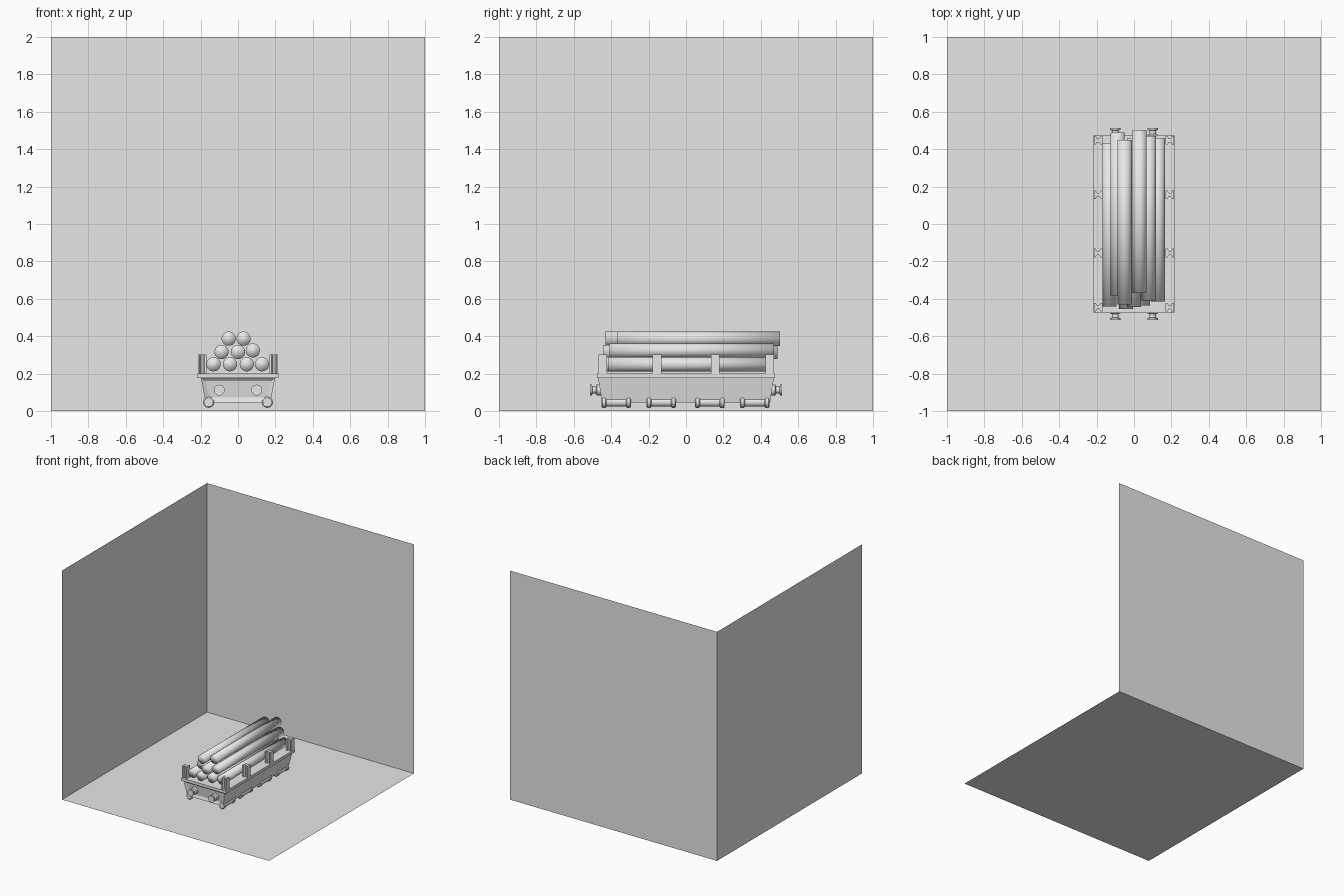
import bpy, bmesh, math
from mathutils import Matrix, Vector

if "Cube" in bpy.data.objects:
    bpy.data.objects.remove(bpy.data.objects["Cube"])

grey = bpy.data.materials.new("light grey")
grey.diffuse_color = (0.8, 0.8, 0.8, 1)
grey.use_nodes = True
grey.node_tree.nodes["Principled BSDF"].inputs["Base Color"].default_value = grey.diffuse_color


def finish(bm, name, smooth=None):
    bmesh.ops.recalc_face_normals(bm, faces=bm.faces)
    me = bpy.data.meshes.new(name)
    bm.to_mesh(me)
    bm.free()
    me.materials.append(grey)
    ob = bpy.data.objects.new(name, me)
    bpy.context.collection.objects.link(ob)
    if smooth is not None:
        for o in bpy.context.selected_objects:
            o.select_set(False)
        bpy.context.view_layer.objects.active = ob
        ob.select_set(True)
        bpy.ops.object.shade_smooth_by_angle(angle=math.radians(smooth))
    return ob


def plane(name, corners):
    bm = bmesh.new()
    bm.faces.new([bm.verts.new(c) for c in corners])
    me_ob = finish(bm, name)
    return me_ob


def loft(bm, rings):
    """Skin a list of equal rings of points and cap both ends."""
    vs = [[bm.verts.new(p) for p in r] for r in rings]
    n = len(vs[0])
    for a, b in zip(vs, vs[1:]):
        for i in range(n):
            bm.faces.new((a[i], a[(i + 1) % n], b[(i + 1) % n], b[i]))
    bm.faces.new(vs[0][::-1])
    bm.faces.new(vs[-1])


def rect(hx, hy, z):
    return [(-hx, -hy, z), (hx, -hy, z), (hx, hy, z), (-hx, hy, z)]


def lathe_y(name, x, z, profile, n=20, smooth=40):
    """Turned part around a y-parallel axis; profile = (y, radius)."""
    bm = bmesh.new()
    loft(bm, [[(x + r * math.cos(i * math.tau / n), y, z + r * math.sin(i * math.tau / n))
               for i in range(n)] for y, r in profile])
    return finish(bm, name, smooth)


# Backdrop: floor and two walls
plane("floor", [(-1, -1, 0), (1, -1, 0), (1, 1, 0), (-1, 1, 0)])
plane("back_wall", [(-1, 1, 0), (1, 1, 0), (1, 1, 2), (-1, 1, 2)])
plane("left_wall", [(-1, -1, 0), (-1, 1, 0), (-1, 1, 2), (-1, -1, 2)])

# Wagon body, tapered, with recessed end panels
bm = bmesh.new()
loft(bm, [rect(0.173, 0.449, 0.045), rect(0.198, 0.47, 0.178)])
bm.normal_update()
ends = [f for f in bm.faces if abs(f.normal.y) > 0.8]
bmesh.ops.inset_individual(bm, faces=ends, thickness=0.032, depth=-0.012)
finish(bm, "wagon_body")

# Deck
bm = bmesh.new()
loft(bm, [rect(0.216, 0.477, 0.176), rect(0.216, 0.477, 0.2)])
finish(bm, "deck")

# Stake posts with waisted cross-section
prof = [(-0.023, -0.023), (-0.013, -0.023), (-0.006, -0.01), (0.006, -0.01),
        (0.013, -0.023), (0.023, -0.023), (0.023, 0.023), (0.013, 0.023),
        (0.006, 0.01), (-0.006, 0.01), (-0.013, 0.023), (-0.023, 0.023)]
for sx in (-1, 1):
    for y in (-0.445, -0.155, 0.157, 0.447):
        bm = bmesh.new()
        loft(bm, [[(sx * 0.192 + px, y + py, z) for px, py in prof] for z in (0.195, 0.302)])
        finish(bm, "stake_post")

# Buffers at both ends
for sx in (-1, 1):
    for sy in (-1, 1):
        lathe_y("buffer", sx * 0.1, 0.112,
                [(sy * 0.445, 0.029), (sy * 0.477, 0.029), (sy * 0.482, 0.018),
                 (sy * 0.5, 0.018), (sy * 0.503, 0.029), (sy * 0.514, 0.029)])

# Running rollers along each lower side
for sx in (-1, 1):
    for y in (-0.373, -0.132, 0.128, 0.367):
        lathe_y("roller", sx * 0.157, 0.047,
                [(y - 0.079, 0.024), (y - 0.074, 0.03), (y - 0.058, 0.03), (y - 0.052, 0.024),
                 (y + 0.052, 0.024), (y + 0.058, 0.03), (y + 0.074, 0.03), (y + 0.079, 0.024)])

# Log pile: x, z, front end y, back end y
logs = [(-0.131, 0.25, -0.44, 0.43), (-0.043, 0.25, -0.455, 0.44),
        (0.047, 0.25, -0.435, 0.45), (0.128, 0.25, -0.415, 0.46),
        (-0.088, 0.316, -0.385, 0.49), (0.0, 0.316, -0.445, 0.46), (0.079, 0.324, -0.41, 0.47),
        (-0.05, 0.387, -0.43, 0.45), (0.03, 0.387, -0.37, 0.502)]
for x, z, y0, y1 in logs:
    lathe_y("log", x, z, [(y0, 0.038), ((y0 + y1) / 2, 0.038), (y1, 0.038)], 24, 180)
